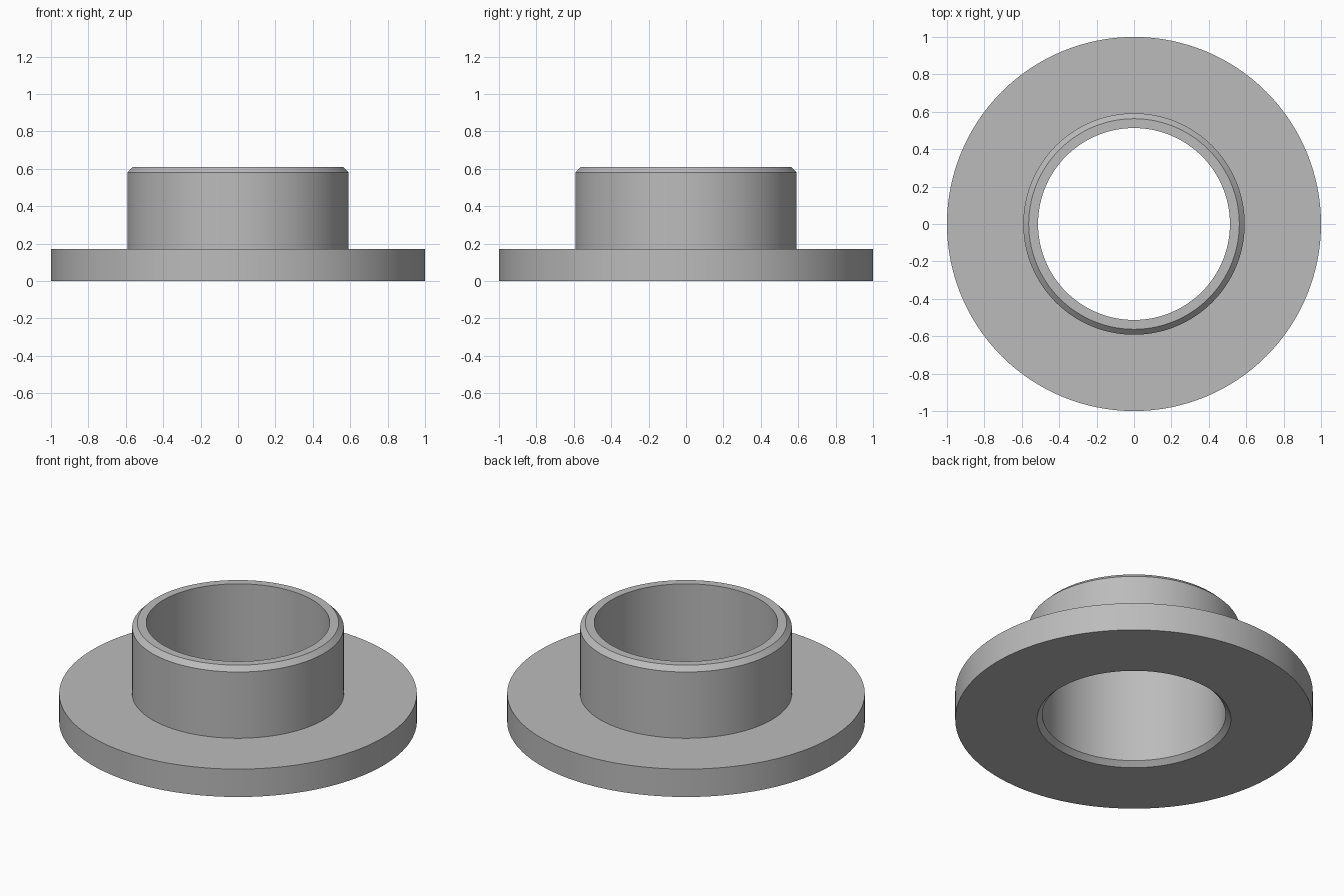
import bpy
import bmesh
import math

cube = bpy.data.objects.get("Cube")
if cube:
    bpy.data.objects.remove(cube, do_unlink=True)

SEGMENTS = 128
FLANGE_R, FLANGE_H = 1.0, 0.172
SLEEVE_R, BORE_R = 0.592, 0.513
HEIGHT, CHAMFER = 0.61, 0.029

# Plain grey metal
metal = bpy.data.materials.new("grey_metal")
metal.use_nodes = True
grey = (0.5, 0.5, 0.5, 1.0)
metal.diffuse_color = grey
metal.node_tree.nodes["Principled BSDF"].inputs["Base Color"].default_value = grey

# Closed cross-section of the bushing: (radius, height)
profile = [
    (BORE_R + CHAMFER, 0),
    (FLANGE_R, 0),
    (FLANGE_R, FLANGE_H),
    (SLEEVE_R, FLANGE_H),
    (SLEEVE_R, HEIGHT - CHAMFER),
    (SLEEVE_R - CHAMFER, HEIGHT),
    (BORE_R, HEIGHT),
    (BORE_R, CHAMFER),
]

# Revolve the cross-section around z
bm = bmesh.new()
verts = [bm.verts.new((r, 0, z)) for r, z in profile]
edges = [bm.edges.new((a, b)) for a, b in zip(verts, verts[1:] + verts[:1])]
bmesh.ops.spin(bm, geom=verts + edges, cent=(0, 0, 0), axis=(0, 0, 1),
               angle=math.tau, steps=SEGMENTS)
bmesh.ops.remove_doubles(bm, verts=bm.verts, dist=1e-4)
bmesh.ops.recalc_face_normals(bm, faces=bm.faces)
mesh = bpy.data.meshes.new("flanged_bushing")
bm.to_mesh(mesh)
bm.free()
mesh.materials.append(metal)

bushing = bpy.data.objects.new("flanged_bushing", mesh)
bpy.context.collection.objects.link(bushing)

# Smooth round walls, crisp rims and chamfers
bpy.ops.object.select_all(action="DESELECT")
bushing.select_set(True)
bpy.context.view_layer.objects.active = bushing
bpy.ops.object.shade_smooth_by_angle(angle=math.radians(30))
